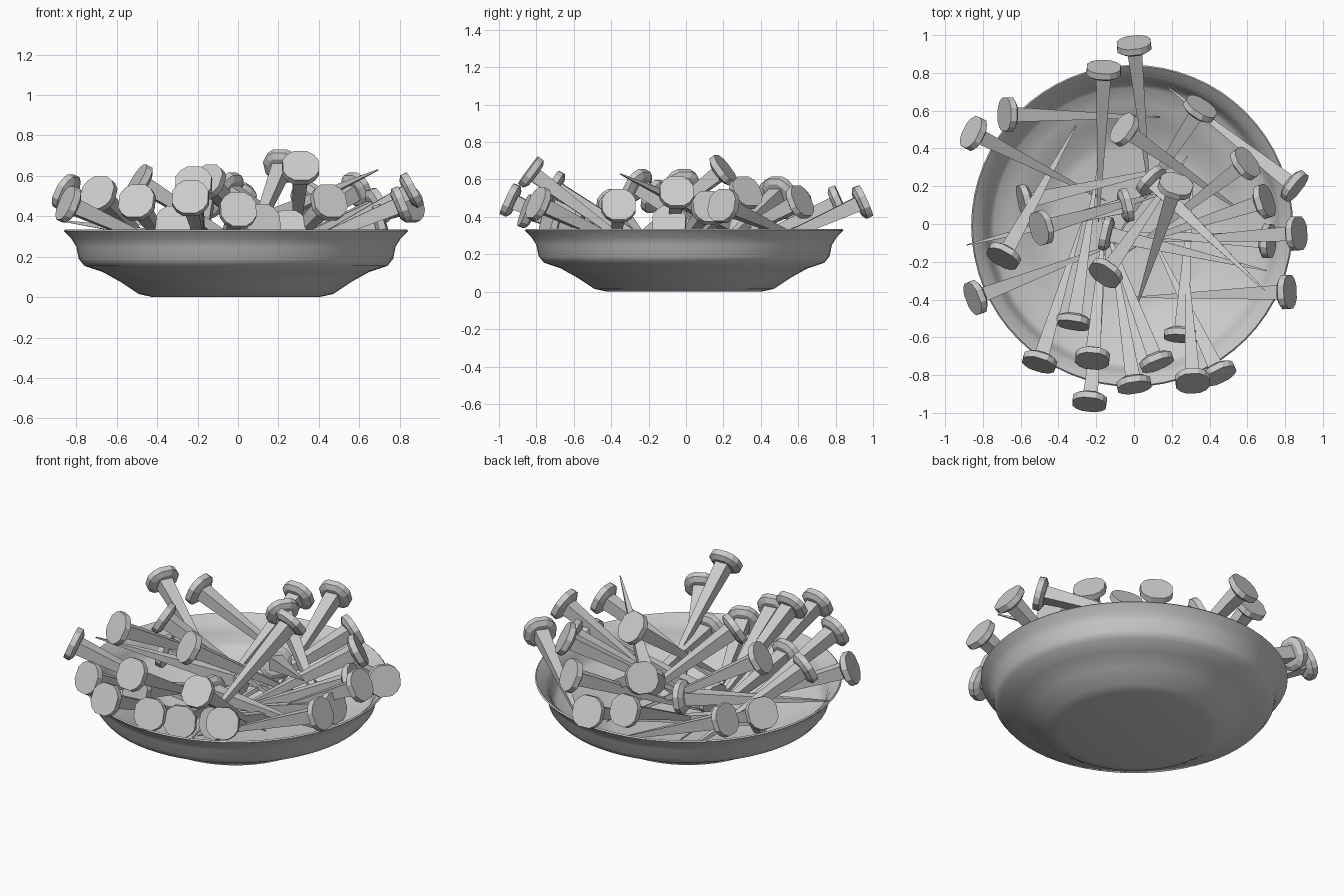
import bpy, bmesh, math
from mathutils import Vector

if "Cube" in bpy.data.objects:
    bpy.data.objects.remove(bpy.data.objects["Cube"])

LENGTH = .88  # nail length from head to tip


def link(name, mesh, location):
    obj = bpy.data.objects.new(name, mesh)
    obj.location = location
    bpy.context.collection.objects.link(obj)
    return obj


def finish(bm, name):
    bmesh.ops.recalc_face_normals(bm, faces=bm.faces)
    mesh = bpy.data.meshes.new(name)
    bm.to_mesh(mesh)
    bm.free()
    return mesh


# Bowl: lathed wall, outer profile up and inner profile down
outer = [(0, 0), (.41, 0), (.48, .015), (.57, .075), (.66, .125), (.75, .155),
         (.778, .19), (.79, .25), (.815, .29), (.852, .328)]
inner = [(.845, .335), (.795, .29), (.77, .25), (.755, .195), (.73, .168),
         (.65, .14), (.56, .092), (.47, .035), (.41, .02), (0, .02)]
bm = bmesh.new()
vs = [bm.verts.new((r, 0, z)) for r, z in outer + inner]
es = [bm.edges.new(p) for p in zip(vs, vs[1:])]
bmesh.ops.spin(bm, geom=vs + es, cent=(0, 0, 0), axis=(0, 0, 1),
               angle=2 * math.pi, steps=64, use_duplicate=False)
bmesh.ops.remove_doubles(bm, verts=bm.verts, dist=.0005)
bowl = link("bowl", finish(bm, "bowl"), (-.01, -.01, 0))
bpy.context.view_layer.objects.active = bowl
bowl.select_set(True)
bpy.ops.object.shade_smooth_by_angle(angle=math.radians(50))


# Nail: square tapered shank along -z, chamfered head at the origin
def loft(bm, sections, angles):
    """Join rings of (radius, z) at the given angles and cap both ends."""
    rings = [[bm.verts.new((r * math.cos(a), r * math.sin(a), z)) for a in angles]
             for r, z in sections]
    n = len(angles)
    for a, b in zip(rings, rings[1:]):
        for i in range(n):
            j = (i + 1) % n
            bm.faces.new((a[i], a[j], b[j], b[i]))
    bm.faces.new(rings[0][::-1])
    bm.faces.new(rings[-1])


corners = [math.pi / 4 + k * math.pi / 2 for k in range(4)]
rounded = [a + s for a in corners for s in (-.42, 0, .42)]
bm = bmesh.new()
loft(bm, [(.07, -.033), (.097, -.016), (.095, .018)], rounded)
loft(bm, [(.004, -LENGTH), (.055, -.03)], corners)
nail_mesh = finish(bm, "nail")


def add_nail(x, y, z, heading, tip_z=.12):
    """Head position, compass heading of the shank in degrees, height of the tip."""
    dz = tip_z - z
    flat = math.sqrt(LENGTH ** 2 - dz ** 2)
    a = math.radians(heading)
    shank = Vector((flat * math.cos(a), flat * math.sin(a), dz))
    nail = link("nail", nail_mesh, (x, y, z))
    nail.rotation_euler = (-shank).to_track_quat('Z', 'Y').to_euler()


# Nails resting with the head outwards and the tip on the bowl floor
back = [(0, .945, .48, -84), (-.16, .815, .48, -92), (-.67, .58, .47, -1),
        (-.85, .48, .52, -27), (-.05, .5, .53, -35), (.35, .61, .48, -123)]
right = [(.59, .32, .53, -143), (.69, .12, .45, -162),
         (.71, -.09, .37, 177), (.86, -.05, .53, -177), (.81, -.36, .46, -178)]
front = [(.45, -.79, .47, 116), (.31, -.83, .64, 93), (.12, -.73, .37, 111),
         (0, -.85, .43, 99), (-.235, -.94, .49, 84), (-.22, -.71, .56, 85),
         (-.5, -.73, .47, 73), (.25, -.59, .34, 86), (-.32, -.52, .36, 81)]
left = [(-.84, -.39, .46, 21), (-.69, -.17, .51, 61), (-.49, -.02, .57, 16), (-.58, .12, .29, 13)]
middle = [(-.15, -.26, .57, 55), (.22, .2, .65, -108)]
for group in (back, right, front, left, middle):
    for nail in group:
        add_nail(*nail)

# Nail caught against the side wall
add_nail(.85, .2, .46, 142, .23)
# Nails lying head down with the tip near or over the rim
add_nail(.09, .23, .36, -44, .63)
add_nail(-.15, -.05, .22, -13, .3)
add_nail(-.04, .1, .26, -166, .38)
